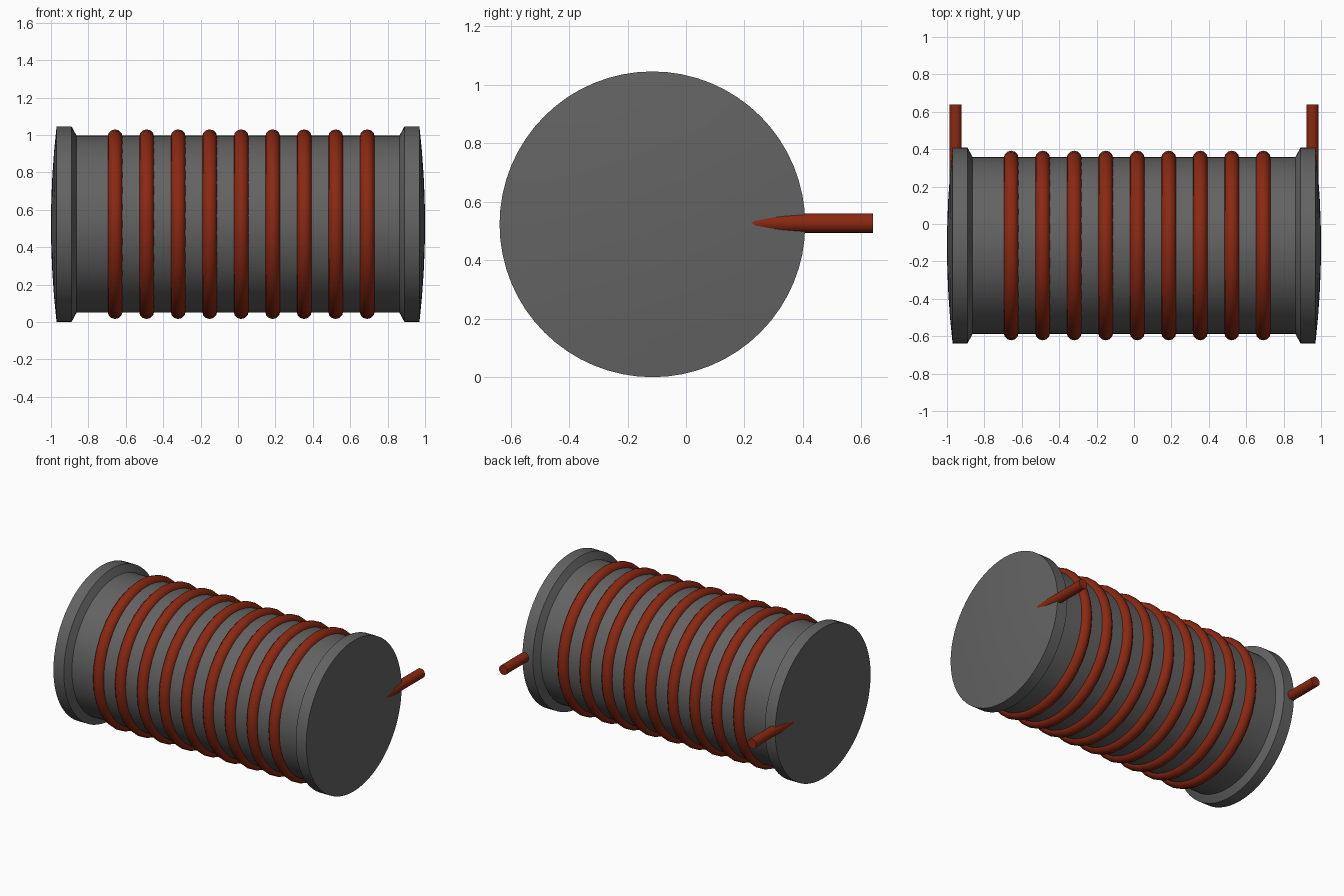
import bpy, bmesh, math
from mathutils import Matrix, Vector

cube = bpy.data.objects.get("Cube")
if cube:
    bpy.data.objects.remove(cube, do_unlink=True)

CY, CZ = -0.115, 0.523   # spool axis position


def material(name, rgb, rough):
    m = bpy.data.materials.new(name)
    m.use_nodes = True
    m.diffuse_color = (*rgb, 1)
    bsdf = m.node_tree.nodes["Principled BSDF"]
    bsdf.inputs["Base Color"].default_value = (*rgb, 1)
    bsdf.inputs["Roughness"].default_value = rough
    return m


grey = material("dark grey core", (0.125, 0.125, 0.125), 0.6)
copper = material("copper red wire", (0.26, 0.021, 0.006), 0.5)


def finish(obj, name, mat, angle=25):
    obj.name = obj.data.name = name
    obj.data.materials.append(mat)
    bpy.ops.object.select_all(action='DESELECT')
    obj.select_set(True)
    bpy.context.view_layer.objects.active = obj
    bpy.ops.object.shade_smooth_by_angle(angle=math.radians(angle))
    return obj


def lathe_x(name, profile, mat, steps=64):
    """Spin an (x, radius) profile around the spool axis."""
    bm = bmesh.new()
    verts = [bm.verts.new((x, 0, r)) for x, r in profile]
    edges = [bm.edges.new(p) for p in zip(verts, verts[1:])]
    bmesh.ops.spin(bm, geom=verts + edges, cent=(0, 0, 0), axis=(1, 0, 0),
                   angle=math.tau, steps=steps, use_merge=True)
    bmesh.ops.remove_doubles(bm, verts=bm.verts, dist=1e-5)
    bmesh.ops.recalc_face_normals(bm, faces=bm.faces)
    me = bpy.data.meshes.new(name)
    bm.to_mesh(me)
    bm.free()
    obj = bpy.data.objects.new(name, me)
    obj.location = (0, CY, CZ)
    bpy.context.collection.objects.link(obj)
    return finish(obj, name, mat)


# Core: barrel, bevelled flanges and gently domed ends
R = 0.523
dome = [(1 - 0.03 * (r / R) ** 2, r) for r in (0, 0.13, 0.26, 0.39, R)]
half = dome + [(0.89, R), (0.863, 0.473)]
lathe_x("core", half + [(-x, r) for x, r in reversed(half)], grey)

# Nine wire turns around the barrel
for i in range(9):
    bpy.ops.mesh.primitive_torus_add(
        location=(-0.657 + 0.1685 * i, CY, CZ), rotation=(0, math.pi / 2, 0),
        major_segments=32, minor_segments=12, major_radius=0.467, minor_radius=0.04)
    finish(bpy.context.object, f"wire_turn_{i + 1}", copper, 40)

# Wire leads leaving backwards through each flange
for side, sx in (("left", 1), ("right", -1)):
    bpy.ops.mesh.primitive_cylinder_add(
        vertices=24, radius=0.033, depth=0.54,
        location=(sx * 0.954, 0.37, 0.527), rotation=(math.pi / 2, 0, 0))
    finish(bpy.context.object, f"wire_lead_{side}", copper, 40)
